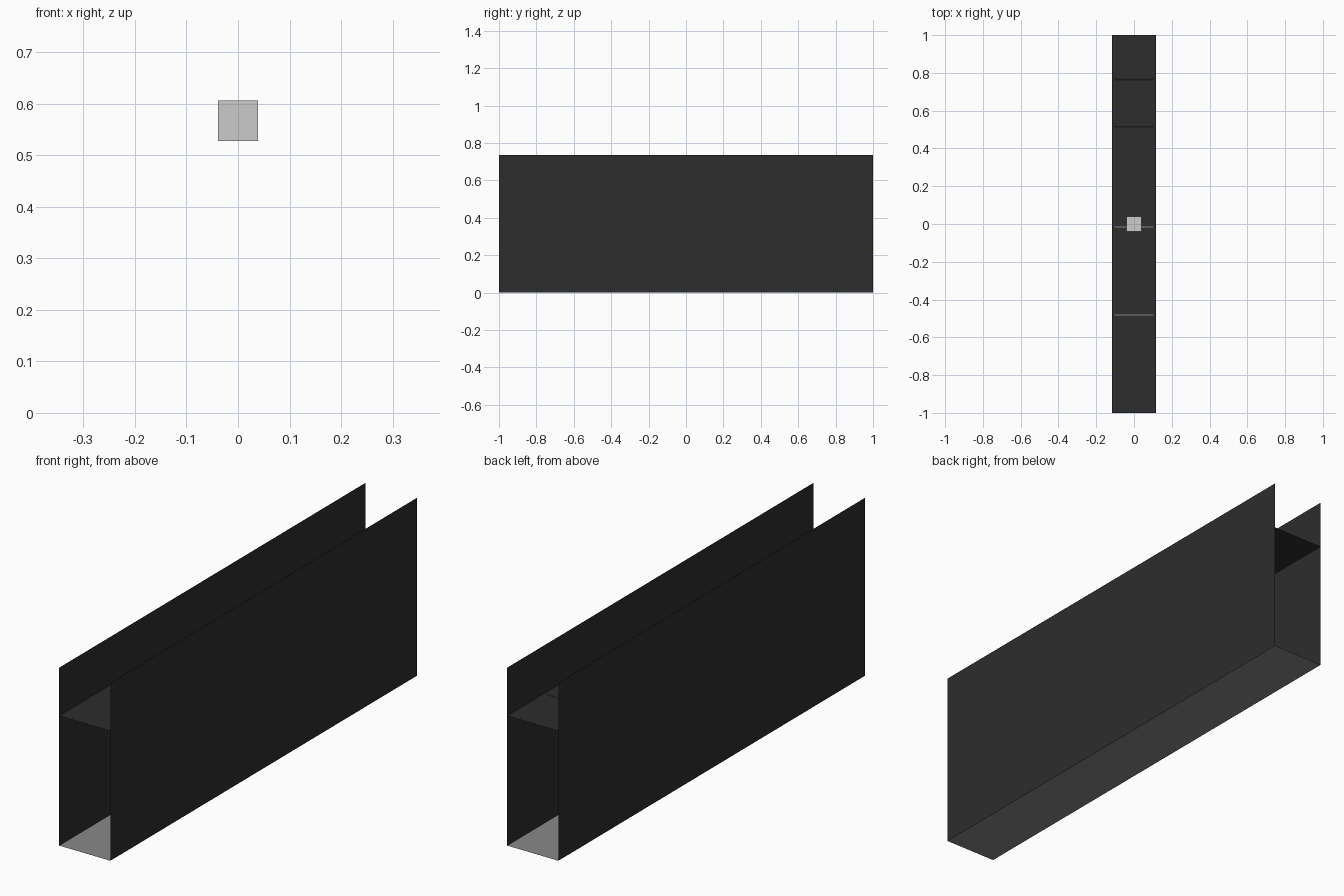
import bpy

if "Cube" in bpy.data.objects:
    bpy.data.objects.remove(bpy.data.objects["Cube"])

W, TOP, SHELF = 0.117, 0.735, 0.536


def material(name, v):
    m = bpy.data.materials.new(name)
    m.diffuse_color = (v, v, v, 1)
    m.use_nodes = True
    m.node_tree.nodes["Principled BSDF"].inputs["Base Color"].default_value = m.diffuse_color
    return m


dark = material("dark grey", 0.026)
black = material("near black", 0.009)
grey = material("mid grey", 0.25)
light = material("light grey", 0.6)


def sheet(name, corners, mat):
    me = bpy.data.meshes.new(name)
    me.from_pydata(corners, [], [tuple(range(len(corners)))])
    me.materials.append(mat)
    ob = bpy.data.objects.new(name, me)
    bpy.context.collection.objects.link(ob)
    return ob


def flat(name, x, y0, y1, z, mat):
    return sheet(name, [(-x, y0, z), (x, y0, z), (x, y1, z), (-x, y1, z)], mat)


# Paper-thin side walls, facing outward
for s, name in ((-1, "left_wall"), (1, "right_wall")):
    pts = [(s * W, -1, 0), (s * W, 1, 0), (s * W, 1, TOP), (s * W, -1, TOP)]
    sheet(name, pts if s > 0 else pts[::-1], dark)

# Floor and raised deck
flat("floor", W, -1, 1, 0, grey)
flat("deck", W, -1, 1, SHELF, dark)

# Thin cross stripes on the deck
for i, y in enumerate((0.765, 0.515)):
    flat(f"dark_stripe_{i}", 0.103, y - 0.005, y + 0.005, SHELF + 0.002, black)
for i, y in enumerate((-0.015, -0.482)):
    flat(f"light_stripe_{i}", 0.103, y - 0.003, y + 0.003, SHELF + 0.002, grey)

# Small block in the middle of the deck
bpy.ops.mesh.primitive_cube_add(size=0.078, location=(0, 0, 0.567))
block = bpy.context.object
block.name = "block"
block.data.materials.append(light)
